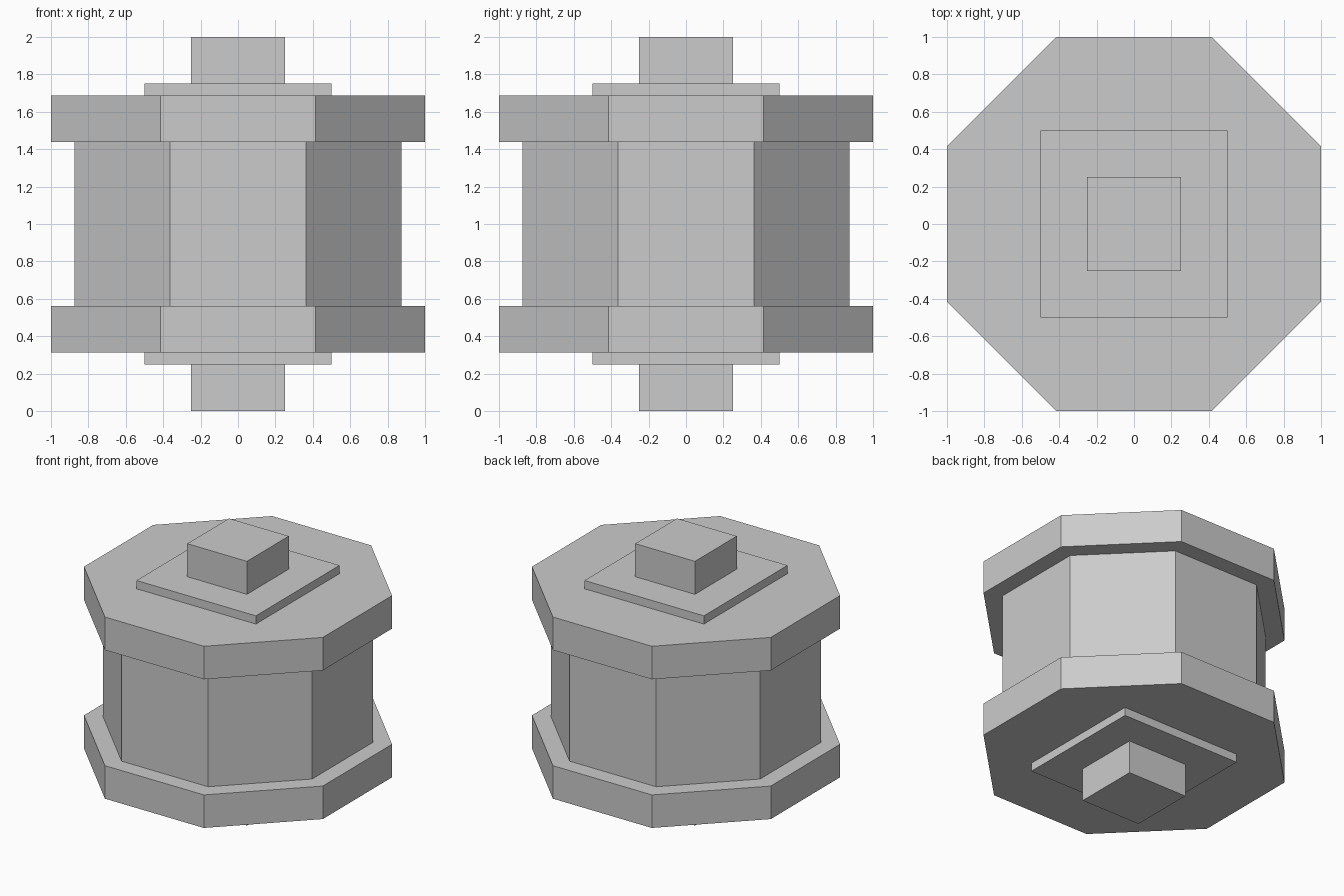
import bpy
from math import pi, cos

if "Cube" in bpy.data.objects:
    bpy.data.objects.remove(bpy.data.objects["Cube"])


def prism(name, sides, half_width, z0, z1):
    """Upright regular prism with flat sides facing the axes."""
    bpy.ops.mesh.primitive_cylinder_add(
        vertices=sides, radius=half_width / cos(pi / sides),
        depth=z1 - z0, location=(0, 0, (z0 + z1) / 2))
    obj = bpy.context.object
    obj.name = obj.data.name = name
    # Turn the mesh half a step so faces, not corners, point along x and y
    obj.rotation_euler.z = pi / sides
    bpy.ops.object.transform_apply(location=False, rotation=True, scale=False)
    return obj


# Octagonal drum between the flanges
prism("drum", 8, 0.875, 0.5625, 1.4375)

# Flange, square plate and square axle stub, mirrored about mid-height
END_PARTS = [
    ("flange", 8, 1.0, 0.3125, 0.5625),
    ("plate", 4, 0.5, 0.25, 0.3125),
    ("axle_stub", 4, 0.25, 0.0, 0.25),
]
for name, sides, half_width, z0, z1 in END_PARTS:
    prism("lower_" + name, sides, half_width, z0, z1)
    prism("upper_" + name, sides, half_width, 2 - z1, 2 - z0)
